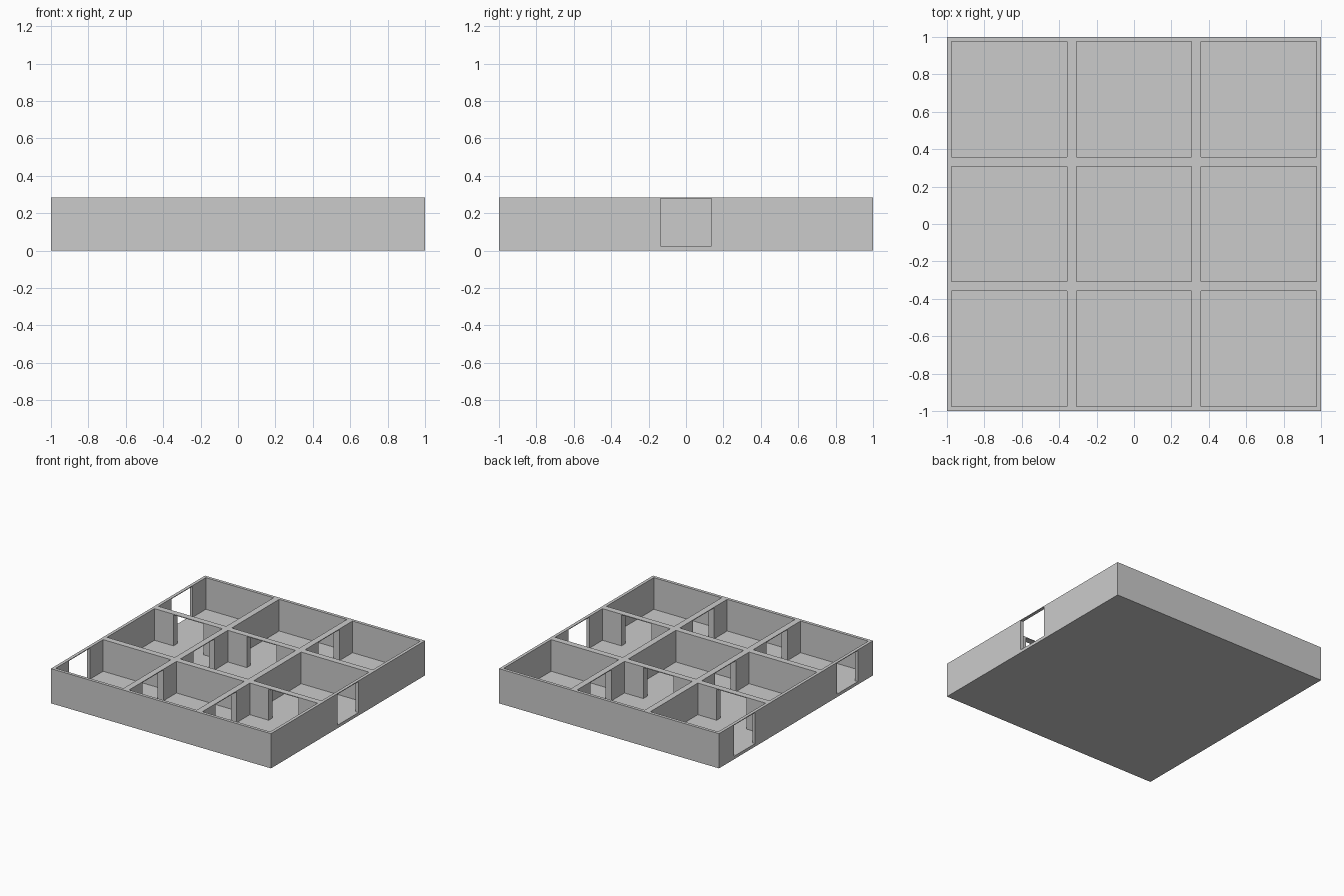
import bpy, bmesh
from mathutils import Matrix, Vector

if "Cube" in bpy.data.objects:
    bpy.data.objects.remove(bpy.data.objects["Cube"])

PITCH = 2 / 3        # room spacing
WALL = 0.0255        # outer wall thickness; shared walls are double
FLOOR = 0.025
HEIGHT = 0.285
DOOR_W, DOOR_TOP = 0.272, 0.279


def boxes(name, bounds):
    """One object made of axis-aligned boxes given as (min corner, max corner)."""
    bm = bmesh.new()
    for lo, hi in bounds:
        lo, hi = Vector(lo), Vector(hi)
        m = Matrix.Translation((lo + hi) / 2) @ Matrix.Diagonal((*(hi - lo), 1))
        bmesh.ops.create_cube(bm, size=1, matrix=m)
    mesh = bpy.data.meshes.new(name)
    bm.to_mesh(mesh)
    bm.free()
    ob = bpy.data.objects.new(name, mesh)
    bpy.context.collection.objects.link(ob)
    return ob


def cut(target, cutter):
    cutter.hide_render = True
    mod = target.modifiers.new(cutter.name, 'BOOLEAN')
    mod.operation = 'DIFFERENCE'
    mod.solver = 'EXACT'
    mod.object = cutter
    bpy.context.view_layer.objects.active = target
    bpy.ops.object.modifier_apply(modifier=mod.name)
    bpy.data.objects.remove(cutter)


# solid slab that becomes floor and walls
maze = boxes("room_maze", [((-1, -1, 0), (1, 1, HEIGHT))])

# nine open-topped rooms
r = PITCH / 2 - WALL
rooms = [((i * PITCH - r, j * PITCH - r, FLOOR), (i * PITCH + r, j * PITCH + r, 0.5))
         for i in (-1, 0, 1) for j in (-1, 0, 1)]
cut(maze, boxes("room_cutter", rooms))

# doorways in walls crossing x: (wall line, room row), in units of the room pitch
x_doors = [(-1.5, -1), (-1.5, 1), (1.5, 0),
           (-0.5, -1), (-0.5, 0), (0.5, -1), (0.5, 1)]
# doorways in walls crossing y: (room column, wall line)
y_doors = [(-1, 0.5), (0, 0.5), (1, -0.5)]
d, w = 0.05, DOOR_W / 2
doors = []
for doorways, hx, hy in ((x_doors, d, w), (y_doors, w, d)):
    for i, j in doorways:
        x, y = i * PITCH, j * PITCH
        doors.append(((x - hx, y - hy, FLOOR), (x + hx, y + hy, DOOR_TOP)))
cut(maze, boxes("door_cutter", doors))
